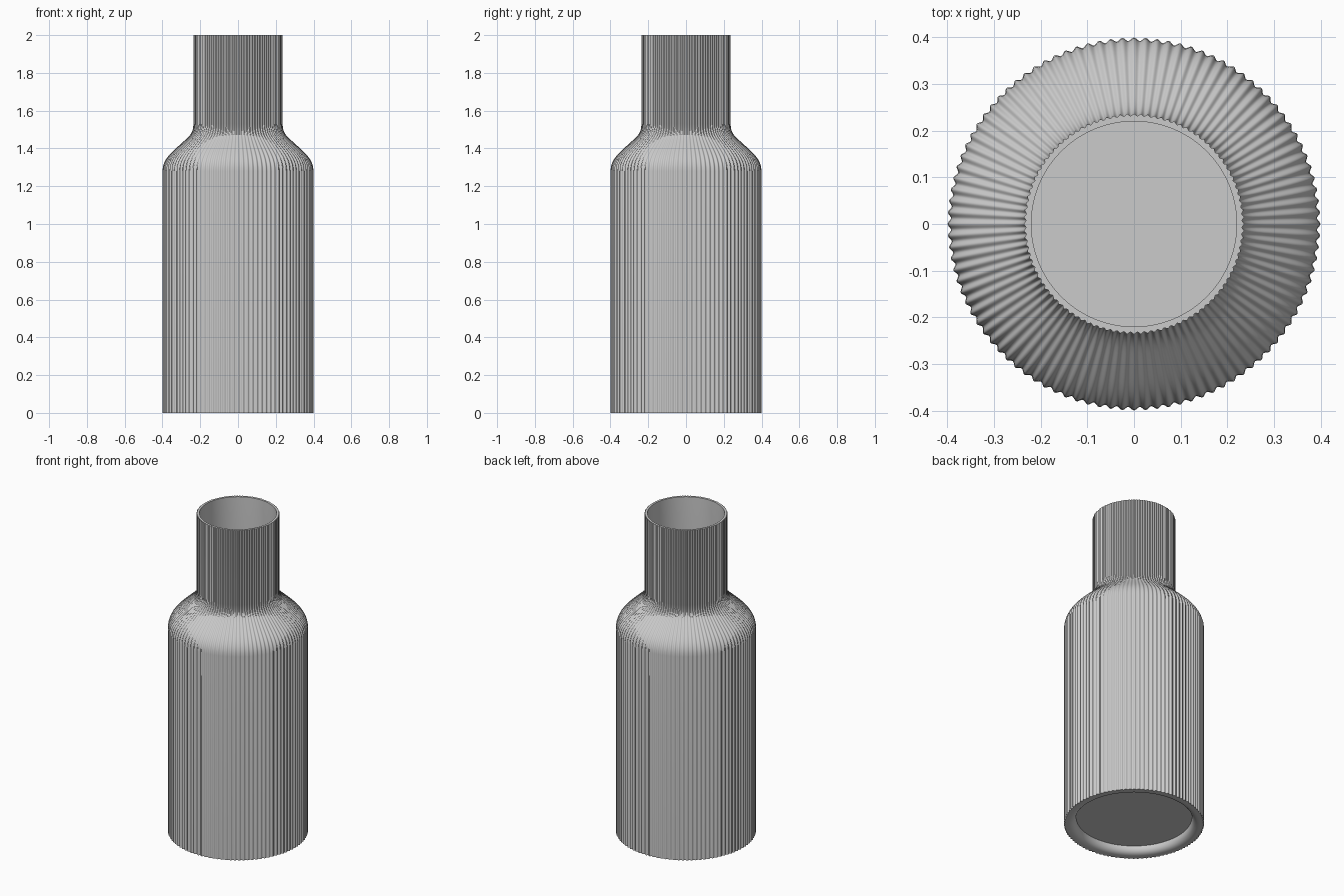
import bpy, bmesh, math
from mathutils import Vector
from mathutils.geometry import interpolate_bezier

RIBS, STEPS = 100, 10
SEGMENTS = RIBS * STEPS
RIB_DEPTH = 0.009
WALL = 0.014

cube = bpy.data.objects.get("Cube")
if cube:
    bpy.data.objects.remove(cube, do_unlink=True)

grey = bpy.data.materials.new("plain grey")
grey.use_nodes = True
colour = (0.6, 0.6, 0.6, 1)
grey.diffuse_color = colour
grey.node_tree.nodes["Principled BSDF"].inputs["Base Color"].default_value = colour


def curve(a, b, c, d, count):
    """Points (radius, height) along a bezier segment."""
    pts = interpolate_bezier(*[Vector((p[0], p[1], 0)) for p in (a, b, c, d)], count)
    return [(p.x, p.y) for p in pts]


# Outer wall: body, rounded shoulder, neck
shoulder = curve((0.396, 1.28), (0.396, 1.34), (0.355, 1.373), (0.31, 1.415), 9)
shoulder += curve((0.31, 1.415), (0.26, 1.462), (0.234, 1.475), (0.234, 1.53), 9)[1:]
outer = [(0.396, 0)] + shoulder + [(0.234, 2)]

# Inner wall runs back down to the inside floor
inner = [(0.22, 2)] + [(r - WALL, z - WALL / 2) for r, z in reversed(shoulder)]
inner += [(0.382, 0.065)]

# Underside: recessed disc with a rounded lip
lip = curve((0.33, 0.045), (0.33, 0.02), (0.345, 0), (0.375, 0), 8)


def ring(bm, radius, height, depth):
    verts = []
    for i in range(SEGMENTS):
        a = math.tau * i / SEGMENTS
        r = radius * (1 + depth * math.cos(RIBS * a))
        verts.append(bm.verts.new((r * math.cos(a), r * math.sin(a), height)))
    return verts


bm = bmesh.new()
rings = [ring(bm, r, z, 0) for r, z in lip]
rings += [ring(bm, r, z, RIB_DEPTH) for r, z in outer]
rings += [ring(bm, r, z, 0) for r, z in inner]
for low, high in zip(rings, rings[1:]):
    for i in range(SEGMENTS):
        j = (i + 1) % SEGMENTS
        bm.faces.new((low[i], low[j], high[j], high[i]))
bm.faces.new(list(reversed(rings[0])))
bm.faces.new(rings[-1])

mesh = bpy.data.meshes.new("ribbed_bottle")
bm.to_mesh(mesh)
bm.free()
mesh.materials.append(grey)
bottle = bpy.data.objects.new("ribbed_bottle", mesh)
bpy.context.collection.objects.link(bottle)

# Smooth shading with crisp rim and foot
bpy.ops.object.select_all(action="DESELECT")
bottle.select_set(True)
bpy.context.view_layer.objects.active = bottle
bpy.ops.object.shade_smooth_by_angle(angle=math.radians(40))
